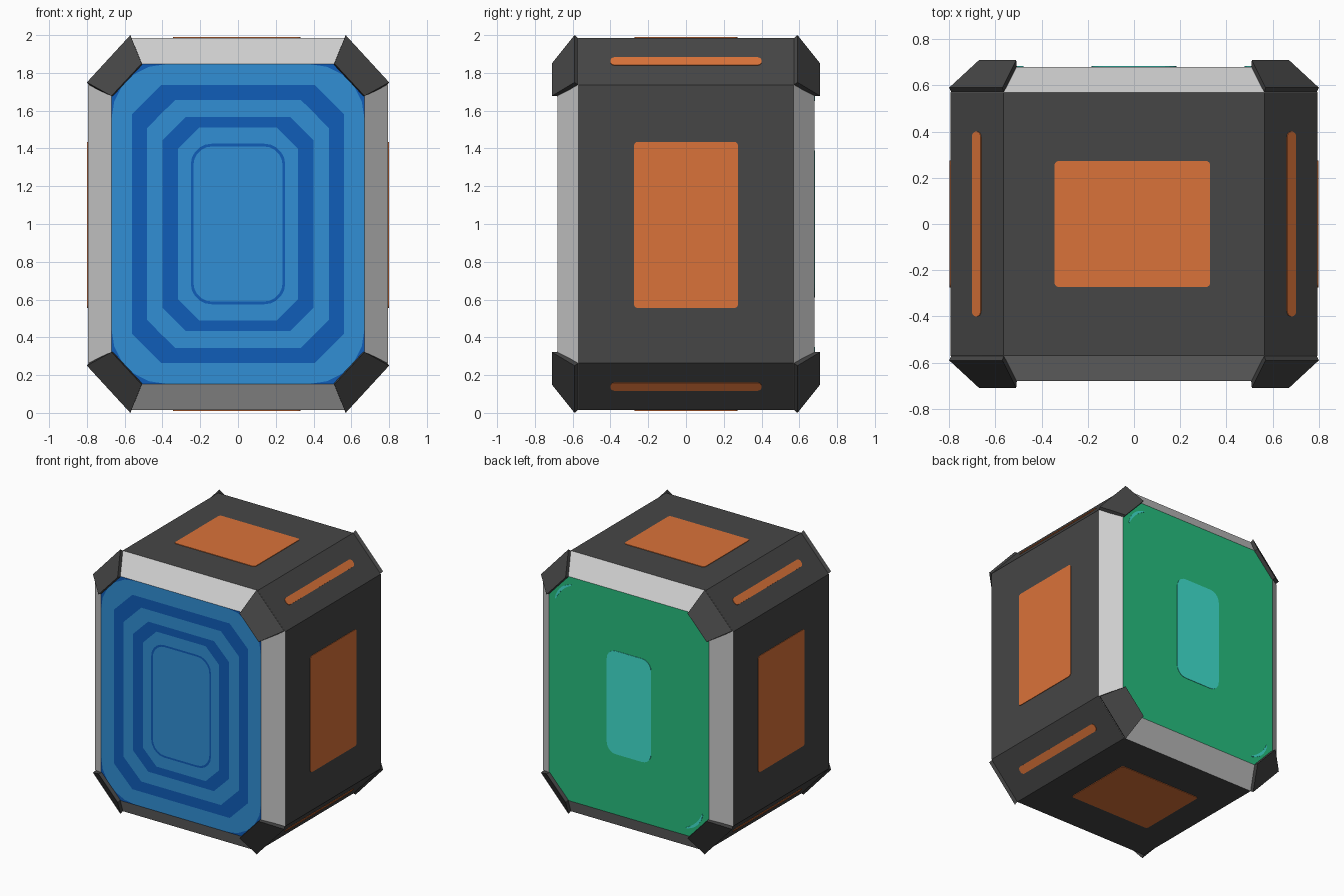
import bpy, bmesh, math
from mathutils import Vector

if "Cube" in bpy.data.objects:
    bpy.data.objects.remove(bpy.data.objects["Cube"])

CENTRE = Vector((0, 0, 1))
N = 6  # points per corner in every outline


def material(name, r, g, b):
    m = bpy.data.materials.new(name)
    m.diffuse_color = (r, g, b, 1)
    m.use_nodes = True
    m.node_tree.nodes["Principled BSDF"].inputs["Base Color"].default_value = m.diffuse_color
    return m


DARK = material("dark grey", 0.061, 0.061, 0.061)
LIGHT = material("light grey", 0.62, 0.62, 0.62)
ORANGE = material("orange", 0.70, 0.17, 0.041)
BLUE = material("light blue", 0.031, 0.275, 0.66)
NAVY = material("dark blue", 0.005, 0.109, 0.485)
GREEN = material("green", 0.02, 0.51, 0.21)
TEAL = material("teal", 0.051, 0.74, 0.62)


def outline(hw, hh, cx, cy=None, rounded=False):
    """Rectangle with cut or rounded corners, counter-clockwise."""
    cy = cy or cx
    pts = []
    for sx, sy, flip in ((1, 1, 0), (-1, 1, 1), (-1, -1, 0), (1, -1, 1)):
        corner = []
        for i in range(N):
            t = i / (N - 1)
            if rounded:
                a, b = 1 - math.cos(t * math.pi / 2), 1 - math.sin(t * math.pi / 2)
            else:
                a, b = t, 1 - t
            corner.append((sx * (hw - cx * a), sy * (hh - cy * b)))
        pts += corner[::-1] if flip else corner
    return pts


def build(name, bm, mats):
    me = bpy.data.meshes.new(name)
    bm.to_mesh(me)
    bm.free()
    for m in mats:
        me.materials.append(m)
    ob = bpy.data.objects.new(name, me)
    bpy.context.collection.objects.link(ob)
    return ob


def loft(name, rings, colours, cap=None):
    """Join xz outlines given as (points, y); one colour per band, optional end cap."""
    mats = list(dict.fromkeys(colours + ([cap] if cap else [])))
    bm = bmesh.new()
    loops = [[bm.verts.new((x, y, z + 1)) for x, z in pts] for pts, y in rings]
    for a, b, colour in zip(loops, loops[1:], colours):
        for i in range(len(a)):
            j = (i + 1) % len(a)
            bm.faces.new((a[i], a[j], b[j], b[i])).material_index = mats.index(colour)
    if cap:
        bm.faces.new(loops[-1]).material_index = mats.index(cap)
    bm.normal_update()
    for f in bm.faces:
        if f.normal.dot(f.calc_center_median() - CENTRE) < 0:
            f.normal_flip()
    return build(name, bm, mats)


def plate(name, pts, origin, u, v, n, mat, height=0.004):
    """Thin plate lying on a surface with axes u, v and normal n."""
    o, u, v, n = (Vector(k) for k in (origin, u, v, n))
    bm = bmesh.new()
    low, top = [[bm.verts.new(o + u * a + v * b + n * h) for a, b in pts] for h in (-0.002, height)]
    bm.faces.new(low)
    bm.faces.new(top)
    for i in range(len(pts)):
        j = (i + 1) % len(pts)
        bm.faces.new((low[i], low[j], top[j], top[i]))
    bmesh.ops.recalc_face_normals(bm, faces=bm.faces)
    return build(name, bm, [mat])


# Octagonal body with light bevelled rims at front and back
BIG = outline(0.795, 0.985, 0.23, 0.25)
SMALL = outline(0.67, 0.847, 0.16, 0.168)
loft("crate_body", [(SMALL, 0.68), (BIG, 0.57), (BIG, -0.57), (SMALL, -0.68)],
     [LIGHT, DARK, LIGHT])

# Front panel: concentric flush bands
bands = [SMALL,
         outline(0.669, 0.846, 0.285, rounded=True),
         outline(0.56, 0.735, 0.153),
         outline(0.483, 0.657, 0.15),
         outline(0.40, 0.567, 0.125),
         outline(0.318, 0.51, 0.112),
         outline(0.25, 0.425, 0.11, rounded=True),
         outline(0.236, 0.411, 0.10, rounded=True)]
loft("front_panel", [(b, -0.68) for b in bands],
     [NAVY, BLUE, NAVY, BLUE, NAVY, BLUE, NAVY], BLUE)

# Back panel with centre plate and two corner arcs
loft("back_panel", [(SMALL, 0.68), (outline(0.5, 0.7, 0.1), 0.68)], [GREEN], GREEN)
plate("back_centre_plate", outline(0.185, 0.39, 0.075, rounded=True),
      (0, 0.68, 1), (1, 0, 0), (0, 0, 1), (0, 1, 0), TEAL, 0.003)
steps = [i / 5 for i in range(-5, 6)]
arc = ([(0.095 * t, -0.025 - 0.03 * t * t) for t in steps]
       + [(0.095 * t, -0.045 - 0.018 * t * t) for t in reversed(steps)])
d = math.sqrt(0.5)
for s in (1, -1):
    plate("back_corner_arc", arc, (0.59 * s, 0.68, 1 + 0.763 * s),
          (d * s, 0, -d * s), (d * s, 0, d * s), (0, 1, 0), TEAL, 0.003)

# Orange plates on the sides, top and bottom
for s in (1, -1):
    plate("side_plate", outline(0.275, 0.44, 0.02, rounded=True),
          (0.795 * s, 0, 0.995), (0, 1, 0), (0, 0, 1), (s, 0, 0), ORANGE)
    plate("cap_plate", outline(0.337, 0.273, 0.02, rounded=True),
          (-0.007, 0, 1 + 0.985 * s), (1, 0, 0), (0, 1, 0), (0, 0, s), ORANGE)

# Orange strips and corner brackets, mirrored to all corners
length = math.hypot(0.23, 0.25)
tx, tz = 0.23 / length, 0.25 / length
outer = [(0.80, 0.59, 0.75), (0.57, 0.59, 1.0), (0.51, 0.71, 0.85), (0.67, 0.71, 0.678)]
inner = [(0.785, 0.56, 0.73), (0.56, 0.56, 0.975), (0.505, 0.66, 0.84), (0.66, 0.66, 0.675)]
for sx in (1, -1):
    for sz in (1, -1):
        plate("bevel_strip", outline(0.4, 0.028, 0.024, rounded=True),
              (0.68 * sx, 0, 1 + 0.86 * sz), (0, 1, 0), (tx * sx, 0, -tz * sz),
              (tz * sx, 0, tx * sz), ORANGE)
        for sy in (1, -1):
            bm = bmesh.new()
            a, b = [[bm.verts.new((x * sx, y * sy, 1 + z * sz)) for x, y, z in q]
                    for q in (outer, inner)]
            bm.faces.new(a)
            bm.faces.new(b)
            for i in range(4):
                j = (i + 1) % 4
                bm.faces.new((a[i], a[j], b[j], b[i]))
            bmesh.ops.recalc_face_normals(bm, faces=bm.faces)
            build("corner_bracket", bm, [DARK])
